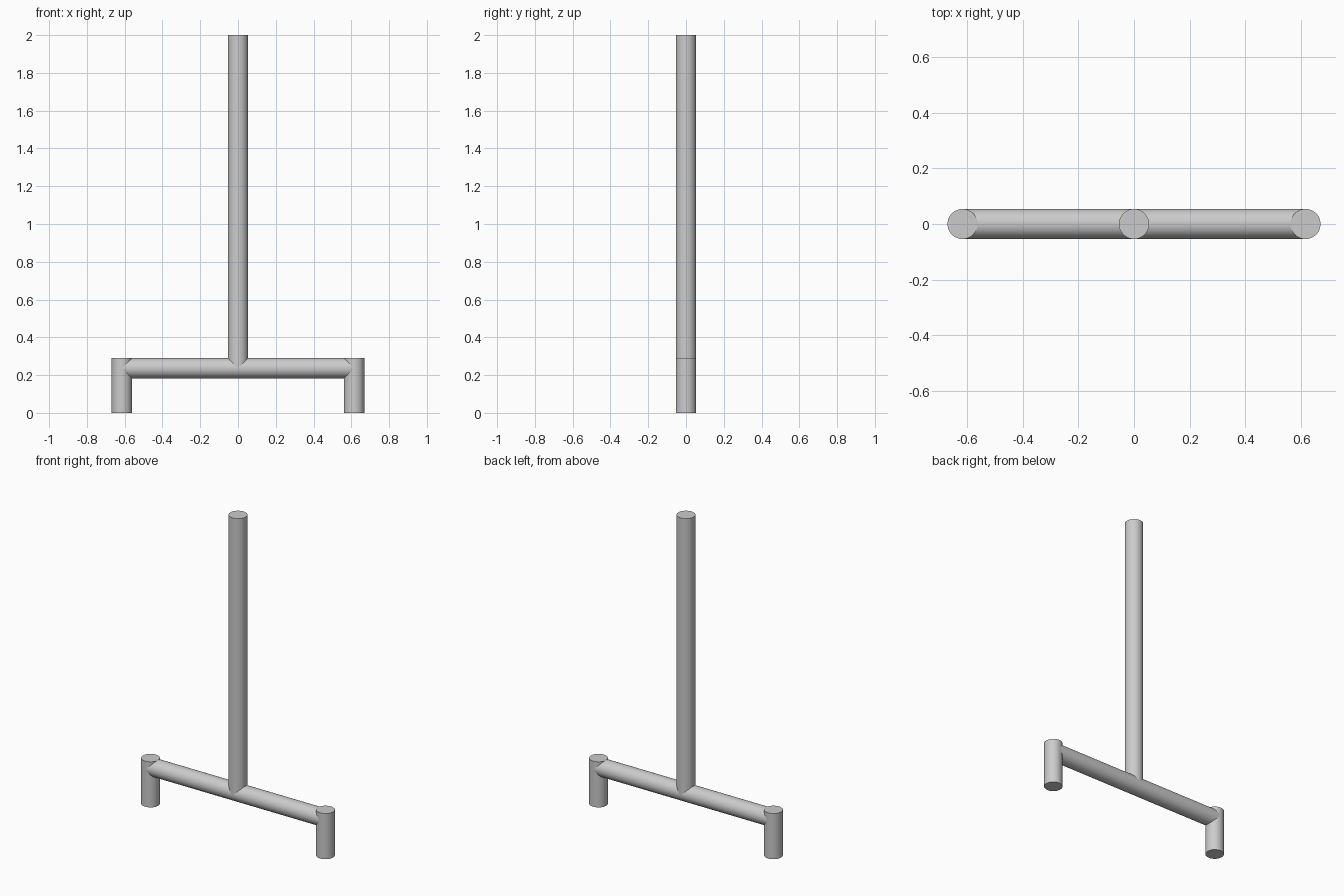
import bpy
import math

default = bpy.data.objects.get("Cube")
if default:
    bpy.data.objects.remove(default, do_unlink=True)

RADIUS = 0.054
LEG_X = 0.615
LEG_TOP = 0.29
BAR_Z = LEG_TOP - RADIUS
HEIGHT = 2.0

# Plain grey tube material
grey = bpy.data.materials.new("light grey")
grey.use_nodes = True
colour = (0.6, 0.6, 0.6, 1)
grey.diffuse_color = colour
grey.node_tree.nodes["Principled BSDF"].inputs["Base Color"].default_value = colour


def tube(name, length, location, rotation=(0, 0, 0)):
    """Add a capped round tube with smooth sides and sharp rims."""
    bpy.ops.mesh.primitive_cylinder_add(
        vertices=64, radius=RADIUS, depth=length,
        location=location, rotation=rotation)
    obj = bpy.context.object
    obj.name = name
    obj.data.materials.append(grey)
    bpy.ops.object.shade_smooth_by_angle(angle=math.radians(30))
    return obj


# Upright post, rising from the middle of the crossbar
tube("upright_post", HEIGHT - BAR_Z, (0, 0, (HEIGHT + BAR_Z) / 2))

# Horizontal crossbar, ending on the leg axes
tube("crossbar", 2 * LEG_X, (0, 0, BAR_Z), (0, math.pi / 2, 0))

# Short legs at both ends
for side, sign in (("left", 1), ("right", -1)):
    tube(side + "_leg", LEG_TOP, (sign * LEG_X, 0, LEG_TOP / 2))
